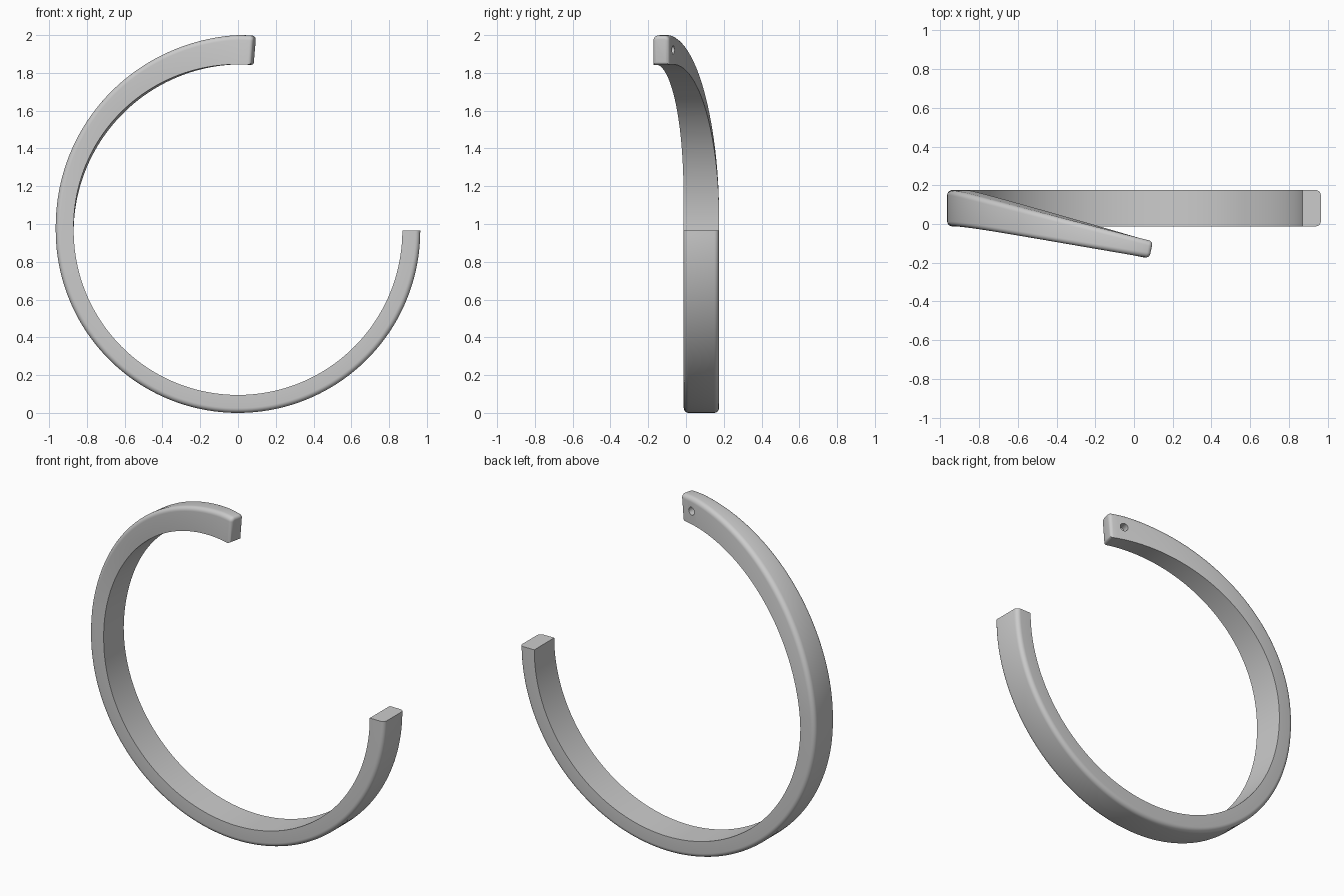
import bpy, bmesh
from math import sin, cos, pi, radians
from mathutils import Vector, Matrix

if "Cube" in bpy.data.objects:
    bpy.data.objects.remove(bpy.data.objects["Cube"])

CZ = 0.965          # ring centre height
TIP = radians(275)  # sweep ends just past the top
FILLET, TIP_ROUND = 0.026, 0.018


def section(phi, inset=0.0):
    """Cross-section: square inner edges, rounded outer edges."""
    t = min(max((phi - pi) / (pi / 2), 0), 1)
    ri = 0.87 + 0.01 * t
    ro = 0.965 + 0.07 * t ** 1.5
    # upper arm drifts to the front and gets thinner
    s = max((ri + ro) / 2 * cos(phi) + 0.9175, 0) if phi > pi else 0
    yf = -0.012 - 0.183 * s * s / (s + 0.12)
    yb = 0.175 - 0.27 * s * s / (s + 0.02) if s > 0 else 0.175
    ym = (yf + yb) / 2
    ri, ro, yf, yb = ri + inset, ro - inset, yf + inset, yb - inset
    f = max(FILLET - inset, 0.004)
    pts = [(ri, yf), (ri, yb)]
    for i in range(7):
        a = i / 6 * pi / 2
        pts.append((ro - f + f * sin(a), yb - f + f * cos(a)))
    for i in range(7):
        a = i / 6 * pi / 2
        pts.append((ro - f + f * cos(a), yf + f - f * sin(a)))
    return [Vector((r * cos(phi) + 0.22 * t * (y - ym), y, CZ - r * sin(phi)))
            for r, y in pts]


# open ring: lower half circle plus offset upper arm, with a rounded tip
stations = []
last = TIP - TIP_ROUND / 0.96
n = 160
for i in range(n + 1):
    stations.append((last * i / n, 0.0))
for i in range(1, 6):
    a = i / 5 * pi / 2
    stations.append((last + TIP_ROUND / 0.96 * sin(a), TIP_ROUND * (1 - cos(a))))

bm = bmesh.new()
rings = [[bm.verts.new(p) for p in section(*st)] for st in stations]
for a, b in zip(rings, rings[1:]):
    for i in range(len(a)):
        j = (i + 1) % len(a)
        bm.faces.new((a[i], a[j], b[j], b[i]))
bm.faces.new(rings[0])
bm.faces.new(rings[-1][::-1])
bmesh.ops.recalc_face_normals(bm, faces=bm.faces)
mesh = bpy.data.meshes.new("open_ring")
bm.to_mesh(mesh)
bm.free()
ring = bpy.data.objects.new("open_ring", mesh)
bpy.context.collection.objects.link(ring)

# blind pin hole on the back of the tip
bpy.ops.mesh.primitive_cylinder_add(vertices=32, radius=0.023, depth=0.1,
                                    location=(0.012, -0.065, 1.922))
cutter = bpy.context.object
cutter.name = "hole_cutter"
cutter.rotation_euler = Vector((0.22, 1, 0)).to_track_quat('Z', 'Y').to_euler()
cutter.hide_render = True
mod = ring.modifiers.new("pin_hole", 'BOOLEAN')
mod.operation = 'DIFFERENCE'
mod.solver = 'EXACT'
mod.object = cutter

bpy.ops.object.select_all(action='DESELECT')
ring.select_set(True)
bpy.context.view_layer.objects.active = ring
bpy.ops.object.modifier_apply(modifier=mod.name)
bpy.data.objects.remove(cutter)
bpy.ops.object.shade_smooth_by_angle(angle=radians(35))
